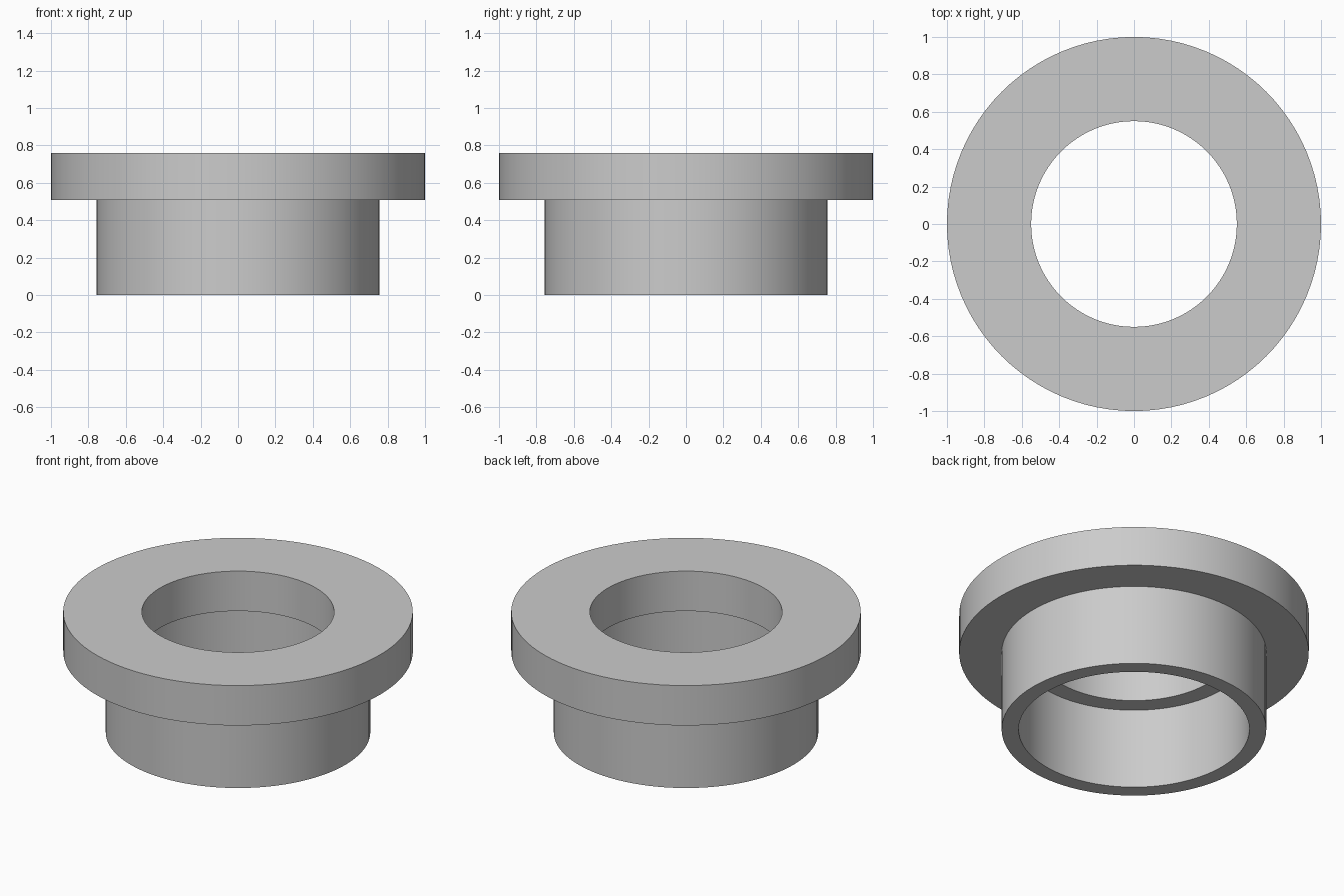
import bpy, bmesh, math

if "Cube" in bpy.data.objects:
    bpy.data.objects.remove(bpy.data.objects["Cube"])

SIDES = 96

# Closed cross-section (radius, height), outside then inside
PROFILE = [
    (0.66, 0.0), (0.757, 0.0),      # bottom lip of the sleeve
    (0.757, 0.508), (1.0, 0.508),   # sleeve wall, underside of the flange
    (1.0, 0.76), (0.55, 0.76),      # flange rim and top face
    (0.55, 0.508), (0.66, 0.508),   # narrow bore, inner step to the wide bore
]


def lathe(name, profile, material):
    """Revolve a closed profile around the z axis."""
    bm = bmesh.new()
    rings = []
    for i in range(SIDES):
        a = 2 * math.pi * i / SIDES
        rings.append([bm.verts.new((r * math.cos(a), r * math.sin(a), z))
                      for r, z in profile])
    n = len(profile)
    for i in range(SIDES):
        here, after = rings[i], rings[(i + 1) % SIDES]
        for j in range(n):
            k = (j + 1) % n
            bm.faces.new((here[j], after[j], after[k], here[k]))
    bmesh.ops.recalc_face_normals(bm, faces=bm.faces)
    mesh = bpy.data.meshes.new(name)
    bm.to_mesh(mesh)
    bm.free()
    mesh.materials.append(material)
    obj = bpy.data.objects.new(name, mesh)
    bpy.context.collection.objects.link(obj)
    return obj


grey = bpy.data.materials.new("light_grey")
grey.diffuse_color = (0.6, 0.6, 0.6, 1.0)
grey.use_nodes = True
grey.node_tree.nodes["Principled BSDF"].inputs["Base Color"].default_value = grey.diffuse_color

# Flanged bushing with a stepped bore
bushing = lathe("flanged_bushing", PROFILE, grey)
bpy.context.view_layer.objects.active = bushing
bushing.select_set(True)
bpy.ops.object.shade_smooth_by_angle(angle=math.radians(30))
